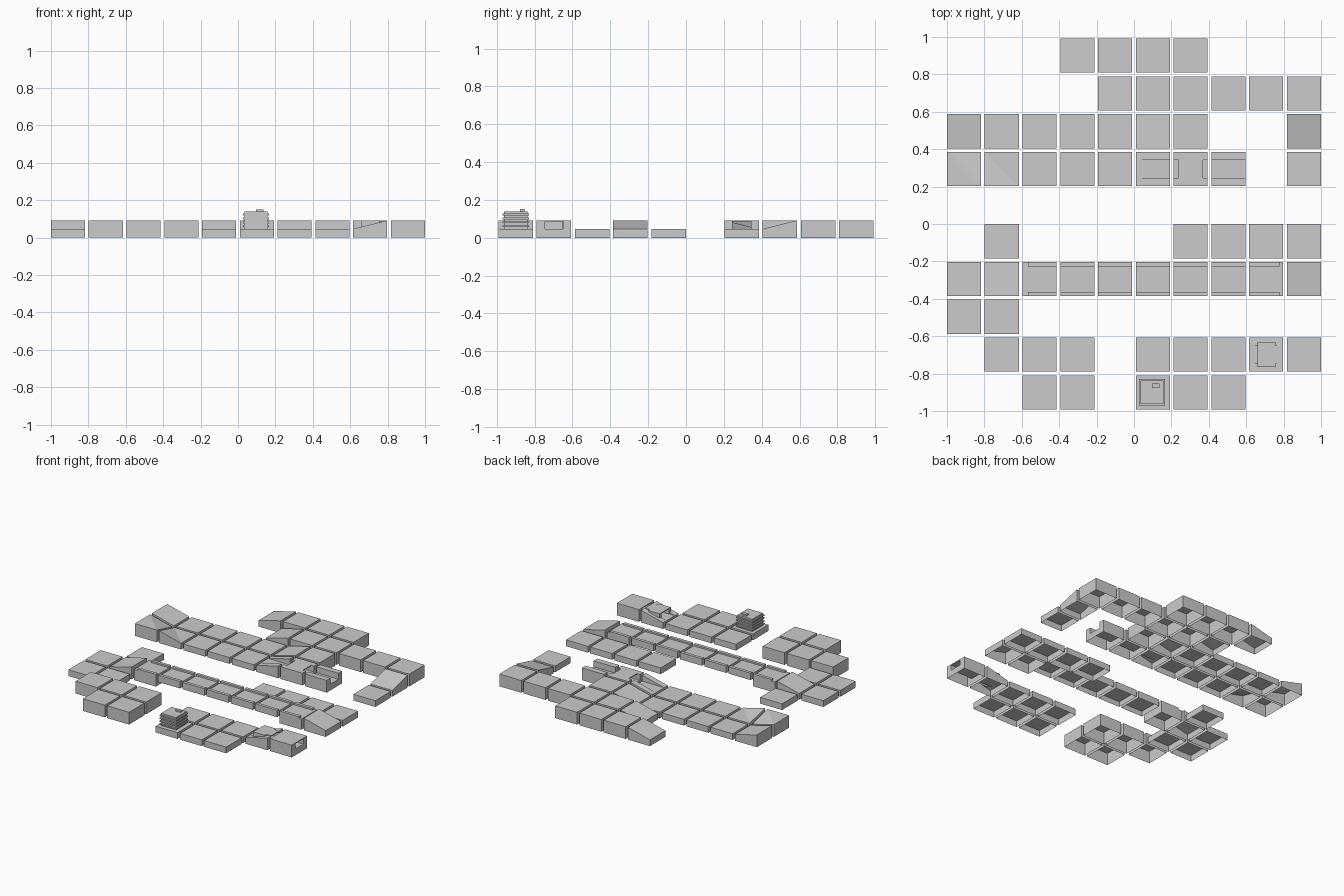
import bpy, bmesh

if "Cube" in bpy.data.objects:
    bpy.data.objects.remove(bpy.data.objects["Cube"])

LOW, HIGH = 0.047, 0.092      # the two ground levels
P, H = 0.2019, 0.0912         # tile pitch and half width


def cx(i):
    return -0.9088 + P * i


def cy(r):
    # rows 0-3 are the back block, rows 4-8 the front block
    return 0.9 - P * r if r < 4 else -0.9 + P * (8 - r)


def make(name, quads):
    bm = bmesh.new()
    for q in quads:
        bm.faces.new([bm.verts.new(p) for p in q])
    bmesh.ops.remove_doubles(bm, verts=bm.verts, dist=1e-5)
    me = bpy.data.meshes.new(name)
    bm.to_mesh(me)
    bm.free()
    ob = bpy.data.objects.new(name, me)
    bpy.context.collection.objects.link(ob)
    return ob


def box(x0, x1, y0, y1, z0, z1, bottom=True):
    a = [(x0, y0), (x1, y0), (x1, y1), (x0, y1)]
    q = [[(*p, z1) for p in a]]
    if bottom:
        q.append([(*p, z0) for p in reversed(a)])
    for k in range(4):
        p, n = a[k], a[(k + 1) % 4]
        q.append([(*p, z0), (*n, z0), (*n, z1), (*p, z1)])
    return q


def tile(name, i, r, z):
    """Open-bottomed tile; z = corner heights SW, SE, NE, NW."""
    x, y = cx(i), cy(r)
    a = [(x - H, y - H), (x + H, y - H), (x + H, y + H), (x - H, y + H)]
    t = [(*p, h) for p, h in zip(a, z)]
    if z[0] + z[2] == z[1] + z[3]:
        q = [t]
    else:
        q = [[t[0], t[1], t[3]], [t[1], t[2], t[3]]]
    for k in range(4):
        n = (k + 1) % 4
        q.append([(*a[k], 0), (*a[n], 0), t[n], t[k]])
    make(name, q)


def cut_tile(name, i, r, zl, zr, roof=None, half=0.048):
    """Hill tile with a road cutting along x, optionally roofed over."""
    x, y = cx(i), cy(r)
    xa, xb = x - H, x + H
    q = [[(xa, y - half, LOW), (xb, y - half, LOW), (xb, y + half, LOW), (xa, y + half, LOW)]]
    for s in (-1, 1):
        yo, yi = y + s * H, y + s * half
        q.append([(xa, yo, zl), (xb, yo, zr), (xb, yi, zr), (xa, yi, zl)])
        q.append([(xa, yo, 0), (xb, yo, 0), (xb, yo, zr), (xa, yo, zl)])
        if zl > LOW:
            q.append([(xa, yi, LOW), (xb, yi, LOW), (xb, yi, zr), (xa, yi, zl)])
        else:
            q.append([(xa, yi, LOW), (xb, yi, LOW), (xb, yi, zr)])
        for xe, ze in ((xa, zl), (xb, zr)):
            q.append([(xe, yo, 0), (xe, yi, 0), (xe, yi, ze), (xe, yo, ze)])
    for xe in (xa, xb):
        q.append([(xe, y - half, 0), (xe, y + half, 0), (xe, y + half, LOW), (xe, y - half, LOW)])
    if roof:
        q += box(x + roof[0], x + roof[1], y - half, y + half, HIGH - 0.006, HIGH)
    make(name, q)


L4, H4 = (LOW,) * 4, (HIGH,) * 4
RISE_X = (LOW, HIGH, HIGH, LOW)
FALL_X = (HIGH, LOW, LOW, HIGH)
RISE_Y = (LOW, LOW, HIGH, HIGH)

# flat low ground, row -> columns
low = {2: [1, 2, 3, 4], 3: [2, 3, 4, 9], 4: [1, 6, 7, 8, 9], 5: [0],
       6: [0, 1], 7: [5, 6, 7], 8: [5, 6, 7]}
# flat high ground
high = {0: [4, 5, 6], 1: [5, 6, 7, 8, 9], 2: [6], 7: [1, 2, 3], 8: [2, 3]}
for label, table, z in (("low_tile", low, L4), ("high_tile", high, H4)):
    for r, cols in table.items():
        for i in cols:
            tile(label, i, r, z)

# slopes and hill corners
for i, r, z in ((3, 0, RISE_X), (4, 1, RISE_X), (5, 2, RISE_X), (1, 5, RISE_X),
                (0, 2, FALL_X), (9, 5, FALL_X), (9, 2, RISE_Y)):
    tile("slope_tile", i, r, z)
tile("inner_corner_tile", 0, 3, (HIGH, HIGH, LOW, HIGH))
tile("outer_corner_tile", 1, 3, (HIGH, LOW, LOW, LOW))

# road cuttings and tunnels
cut_tile("cutting_slope", 5, 3, LOW, HIGH)
cut_tile("cutting_bridge", 6, 3, HIGH, HIGH, (-0.066, 0.066))
cut_tile("cutting_open", 7, 3, HIGH, HIGH)
cut_tile("tunnel_tile", 9, 7, HIGH, HIGH, (-H, H))
cut_tile("tunnel_slope", 8, 7, LOW, HIGH, (-0.045, H))
x, y = cx(8), cy(7)
frame = []
for s in (-1, 1):
    ya, yb = sorted((y + s * 0.046, y + s * 0.066))
    frame += box(x - 0.045, x + 0.05, ya, yb, LOW, HIGH, False)
make("tunnel_portal", frame)

# raised bridge: deck with parapets, end tiles reaching the ground
DECK = 0.08
for i in range(2, 9):
    x, y = cx(i), cy(5)
    end = i in (2, 8)
    base = 0 if end else 0.04
    q = box(x - H, x + H, y - H, y + H, base, DECK, False)
    xa = x - H + (0.03 if i == 2 else 0)
    xb = x + H - (0.02 if i == 8 else 0)
    for s in (-1, 1):
        ya, yb = sorted((y + s * 0.068, y + s * H))
        q += box(xa, xb, ya, yb, DECK, HIGH, False)
    make("bridge_deck", q)

# tower block with floor ledges and a roof hut
x, y = cx(5) - 0.004, cy(8)
q = box(x - 0.062, x + 0.062, y - 0.062, y + 0.062, LOW, 0.14)
for k in range(4):
    z = 0.056 + 0.021 * k
    q += box(x - 0.07, x + 0.07, y - 0.07, y + 0.07, z, z + 0.009)
q += box(x - 0.001, x + 0.04, y + 0.022, y + 0.046, 0.14, 0.151)
make("tower_block", q)
